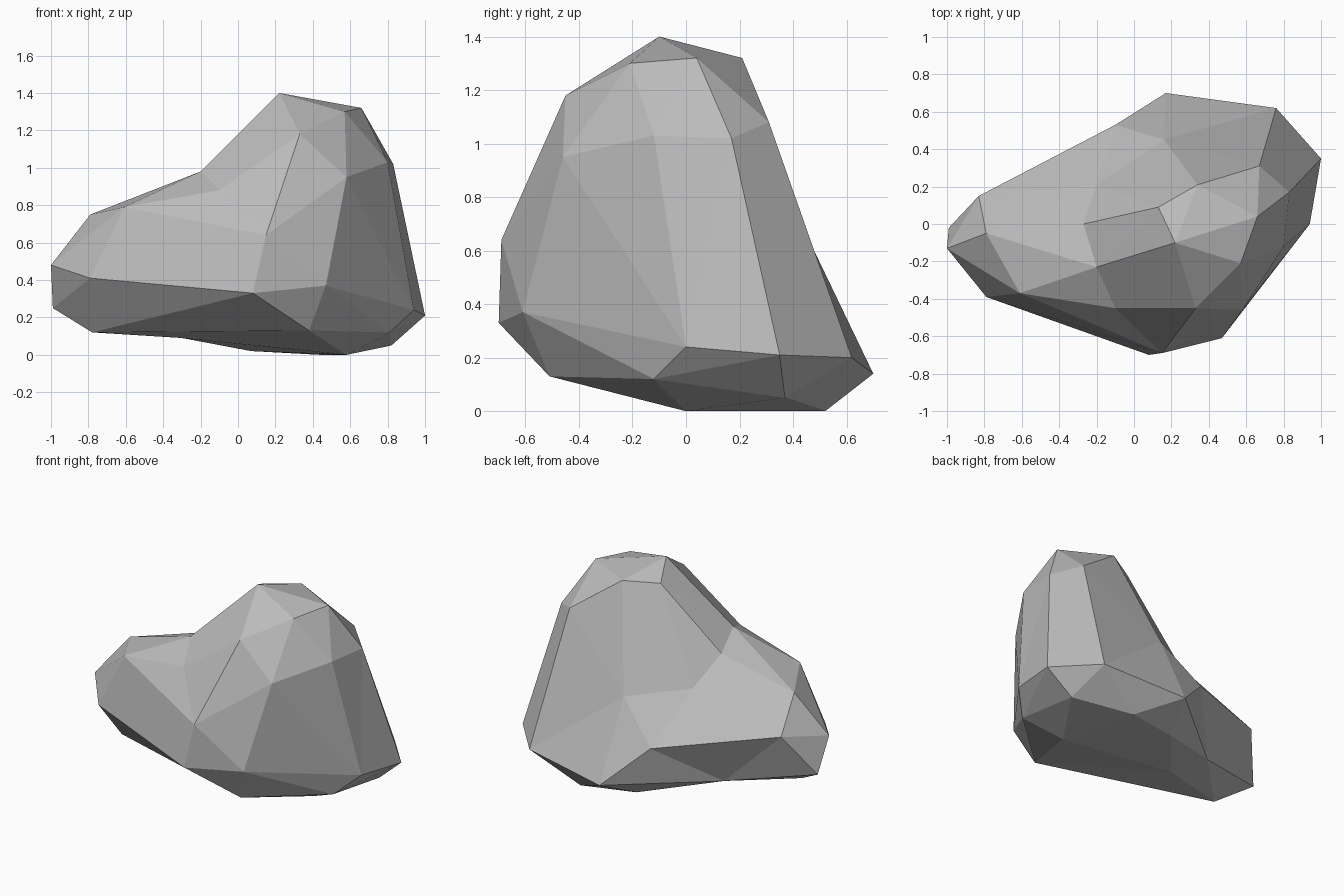
import bpy
import bmesh
from mathutils import Vector

default_cube = bpy.data.objects.get("Cube")
if default_cube:
    bpy.data.objects.remove(default_cube, do_unlink=True)

# One plain stone colour
stone = bpy.data.materials.new("stone grey")
stone.use_nodes = True
grey = (.5, .5, .5, 1)
stone.diffuse_color = grey
stone.node_tree.nodes["Principled BSDF"].inputs["Base Color"].default_value = grey

# Corner points of the boulder, grouped by the band of rock they belong to
crown = [(.22, -.1, 1.4), (.66, .04, 1.32), (.34, .21, 1.32),
         (.57, -.21, 1.3), (.33, -.45, 1.18), (.13, .09, 1.31)]
shoulder = [(.8, -.12, 1.03), (.83, .17, 1.02), (.58, -.46, .95),
            (.67, .31, 1.08), (.16, .45, .66)]
waist = [(.15, -.69, .64), (.08, -.7, .33), (.47, -.61, .37),
         (.94, 0, .24), (1, .35, .21), (.76, .62, .2), (.17, .7, .14)]
foot = [(.38, -.51, .13), (.81, -.12, .12), (.82, .37, .05),
        (.58, 0, 0), (.44, .52, 0), (.07, .44, .02)]
saddle = [(-.2, -.23, .98), (-.1, -.45, .88), (-.27, 0, .9),
          (-.2, .21, .72), (-.1, .53, .4)]
spur = [(-.79, -.05, .75), (-.61, -.37, .79), (-.83, .15, .53),
        (-1, -.13, .48), (-.99, -.02, .25), (-.79, -.39, .41)]
spur_foot = [(-.78, -.15, .12), (-.3, 0, .09), (-.43, .2, .14)]

corners = [Vector(p) for band in (crown, shoulder, waist, foot, saddle, spur, spur_foot)
           for p in band]
core = Vector((.1, -.05, .5))


def skin_over(points, centre, bulge):
    """Wrap a hull round the points after easing them toward a sphere."""
    bm = bmesh.new()
    home = {}
    for point in points:
        arm = point - centre
        vert = bm.verts.new(arm.normalized() * arm.length ** bulge)
        home[vert] = point
    bmesh.ops.convex_hull(bm, input=list(bm.verts))
    complete = all(vert.link_faces for vert in home)
    # Return every corner to its true place, which keeps the hollows
    for vert, point in home.items():
        vert.co = point
    return bm, complete


# Use the tightest skin that still touches every corner
for step in range(10, -1, -1):
    bm, complete = skin_over(corners, core, step / 10)
    if complete or step == 0:
        break
    bm.free()

# Merge nearly flat neighbours into broad facets
bmesh.ops.dissolve_limit(bm, angle_limit=.04, verts=list(bm.verts), edges=list(bm.edges))
bmesh.ops.recalc_face_normals(bm, faces=list(bm.faces))

mesh = bpy.data.meshes.new("boulder")
bm.to_mesh(mesh)
bm.free()
mesh.materials.append(stone)
boulder = bpy.data.objects.new("boulder", mesh)
bpy.context.collection.objects.link(boulder)
